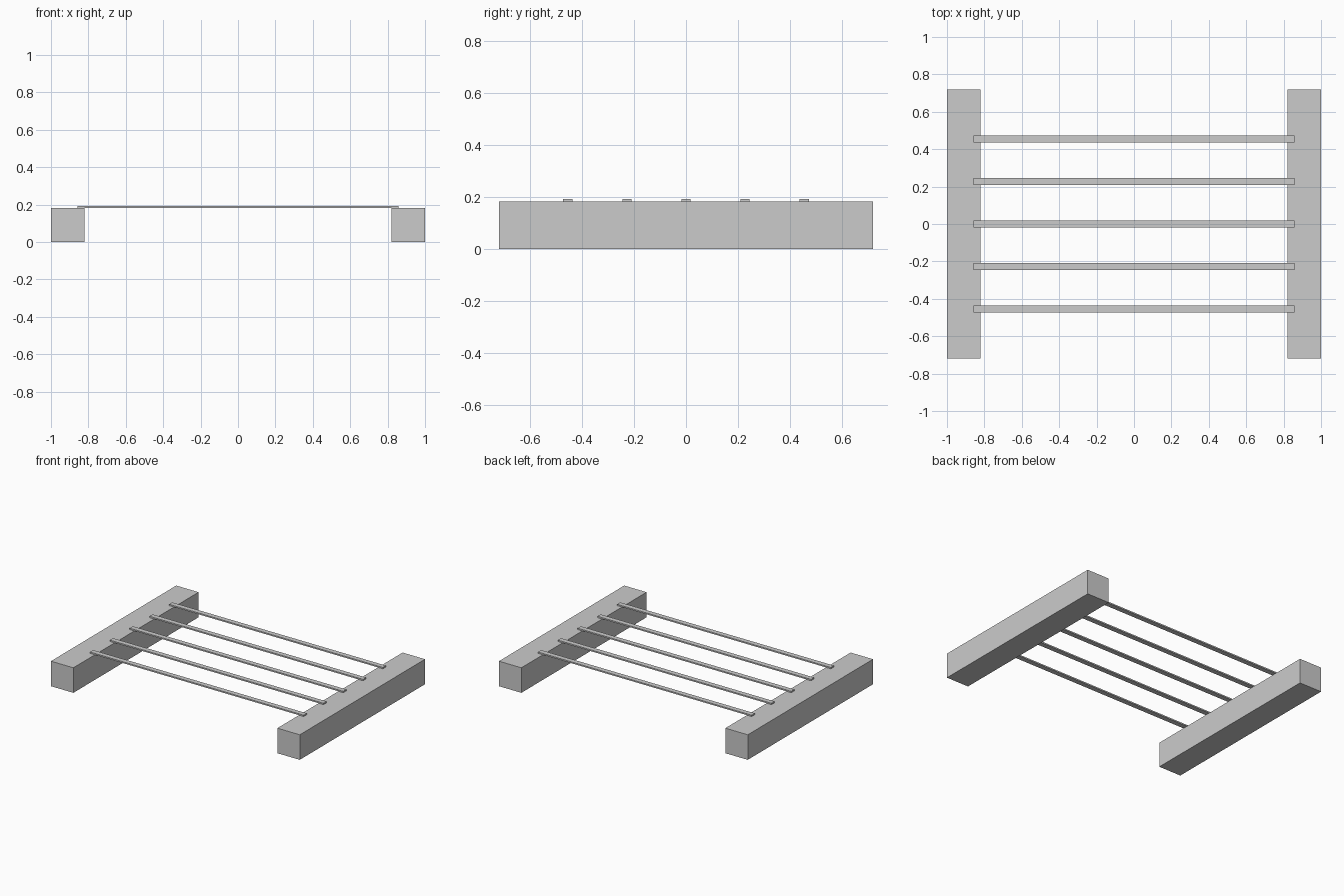
import bpy

if "Cube" in bpy.data.objects:
    bpy.data.objects.remove(bpy.data.objects["Cube"])


def box(name, center, size):
    bpy.ops.mesh.primitive_cube_add(size=1, location=center)
    ob = bpy.context.object
    ob.name = name
    ob.scale = size
    bpy.ops.object.transform_apply(location=False, rotation=False, scale=True)
    return ob


BEAM_W, BEAM_H, BEAM_L = 0.18, 0.182, 1.438
SLAT_L, SLAT_W, SLAT_H = 1.717, 0.036, 0.01
SPACING = 0.227

# Side beams standing on the floor
for side, sign in (("left", -1), ("right", 1)):
    box(f"{side}_beam", (sign * (1 - BEAM_W / 2), 0, BEAM_H / 2),
        (BEAM_W, BEAM_L, BEAM_H))

# Thin cross slats resting on the beams
for i in range(5):
    box(f"cross_slat_{i + 1}", (0, (i - 2) * SPACING, BEAM_H + SLAT_H / 2),
        (SLAT_L, SLAT_W, SLAT_H))
